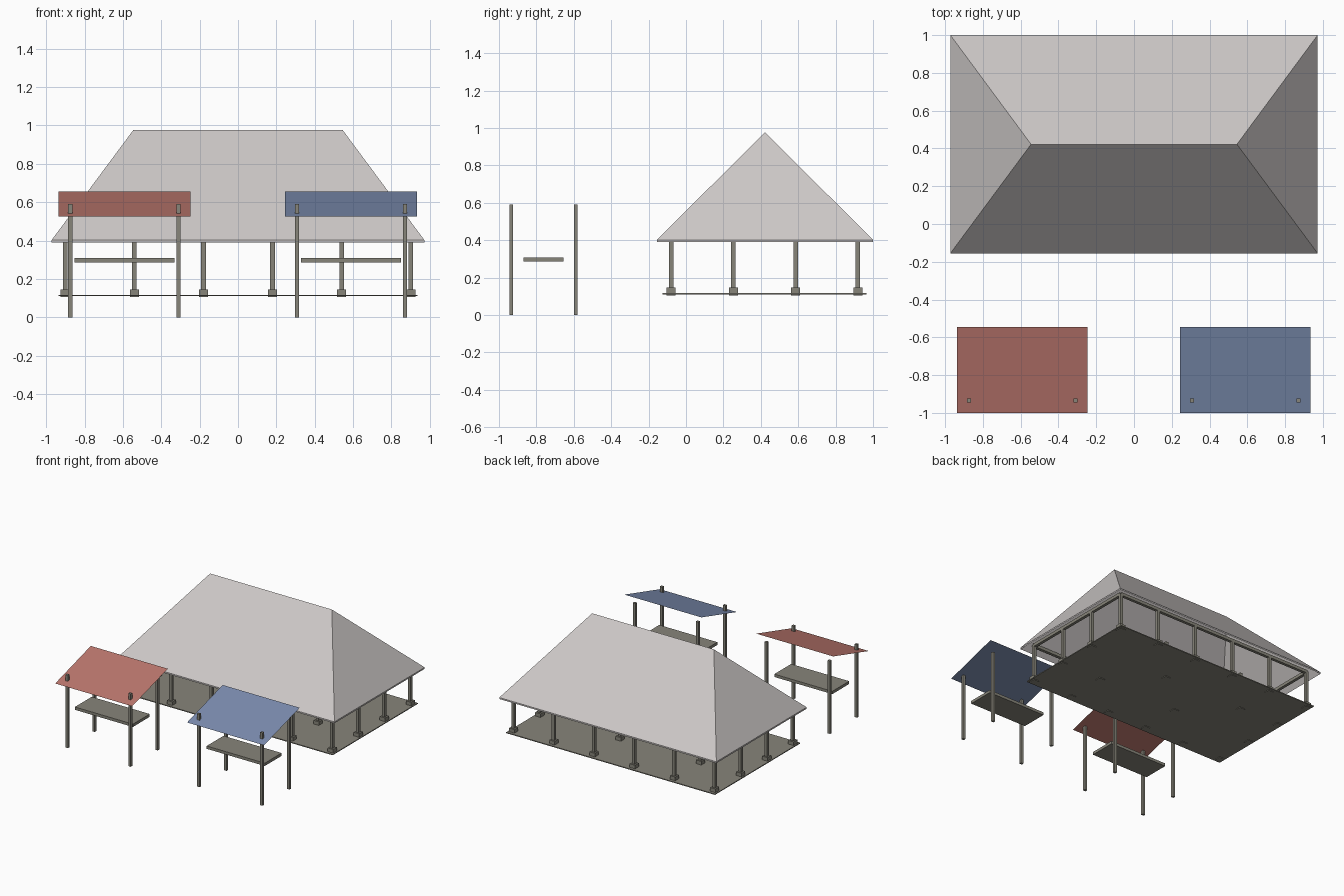
import bpy
import bmesh

cube = bpy.data.objects.get("Cube")
if cube:
    bpy.data.objects.remove(cube, do_unlink=True)


def material(name, rgb):
    mat = bpy.data.materials.new(name)
    mat.use_nodes = True
    color = (*rgb, 1)
    mat.diffuse_color = color
    mat.node_tree.nodes["Principled BSDF"].inputs["Base Color"].default_value = color
    return mat


roof_grey = material("pale roof grey", (0.61, 0.58, 0.57))
stone = material("warm stone grey", (0.245, 0.235, 0.195))
red = material("canopy red", (0.50, 0.185, 0.155))
blue = material("canopy blue", (0.20, 0.265, 0.43))


def mesh_object(name, verts, faces, mat):
    mesh = bpy.data.meshes.new(name)
    mesh.from_pydata(verts, [], faces)
    mesh.materials.append(mat)
    obj = bpy.data.objects.new(name, mesh)
    bpy.context.scene.collection.objects.link(obj)
    return obj


def box(name, x, y, z, mat=stone):
    """Box from (low, high) ranges on each axis."""
    verts = [(a, b, c) for c in z for b in y for a in x]
    faces = [(0, 2, 3, 1), (4, 5, 7, 6), (0, 1, 5, 4),
             (2, 6, 7, 3), (0, 4, 6, 2), (1, 3, 7, 5)]
    return mesh_object(name, verts, faces, mat)


def around(center, size):
    return (center - size / 2, center + size / 2)


# Hall floor
box("hall_floor", (-0.935, 0.935), (-0.125, 0.965), (0.11, 0.117))

# Hall columns on footings: full perimeter and a staggered interior
xs = [-0.9 + 0.36 * i for i in range(6)]
ys = [-0.08 + 0.333 * j for j in range(4)]
for i, x in enumerate(xs):
    for j, y in enumerate(ys):
        edge = i in (0, 5) or j in (0, 3)
        if edge or (i + j) % 2:
            box("column", around(x, 0.024), around(y, 0.024), (0.14, 0.415))
            box("column_footing", around(x, 0.048), around(y, 0.048), (0.105, 0.146))

# Ring beams on the outer columns, inside the roof
for y in (ys[0], ys[-1]):
    box("long_beam", (xs[0], xs[-1]), around(y, 0.024), (0.40, 0.425))
for x in (xs[0], xs[-1]):
    box("short_beam", around(x, 0.024), (ys[0], ys[-1]), (0.40, 0.425))


# Hollow hipped roof with a thin vertical fascia
def hip_points(drop):
    eaves = [(-0.972, -0.155, 0.402 - drop), (0.972, -0.155, 0.402 - drop),
             (0.972, 1.0, 0.402 - drop), (-0.972, 1.0, 0.402 - drop)]
    return eaves + [(-0.545, 0.422, 0.977 - drop), (0.545, 0.422, 0.977 - drop)]


slopes = [(0, 1, 5, 4), (1, 2, 5), (2, 3, 4, 5), (3, 0, 4)]
under = [tuple(v + 6 for v in reversed(f)) for f in slopes]
fascia = [(i, i + 6, (i + 1) % 4 + 6, (i + 1) % 4) for i in range(4)]
mesh_object("hall_roof", hip_points(0) + hip_points(0.012),
            slopes + under + fascia, roof_grey)


# Market stalls: tilted sheet canopy, four posts and a table
def stall(side, center, canopy_mat):
    x0, x1 = around(center, 0.69)
    mesh_object(side + "_stall_canopy",
                [(x0, -1, 0.525), (x1, -1, 0.525), (x1, -0.545, 0.655), (x0, -0.545, 0.655)],
                [(0, 1, 2, 3)], canopy_mat)
    for dx in (-0.282, 0.282):
        for y in (-0.935, -0.59):
            box(side + "_stall_post", around(center + dx, 0.022), around(y, 0.02), (0, 0.59))
    box(side + "_stall_table", around(center, 0.52), (-0.87, -0.655), (0.285, 0.308))


stall("right", -0.592, red)
stall("left", 0.589, blue)

# Consistent outward normals on the solid parts
for obj in bpy.context.scene.objects:
    if obj.type == "MESH" and "canopy" not in obj.name:
        bm = bmesh.new()
        bm.from_mesh(obj.data)
        bmesh.ops.recalc_face_normals(bm, faces=bm.faces)
        bm.to_mesh(obj.data)
        bm.free()
